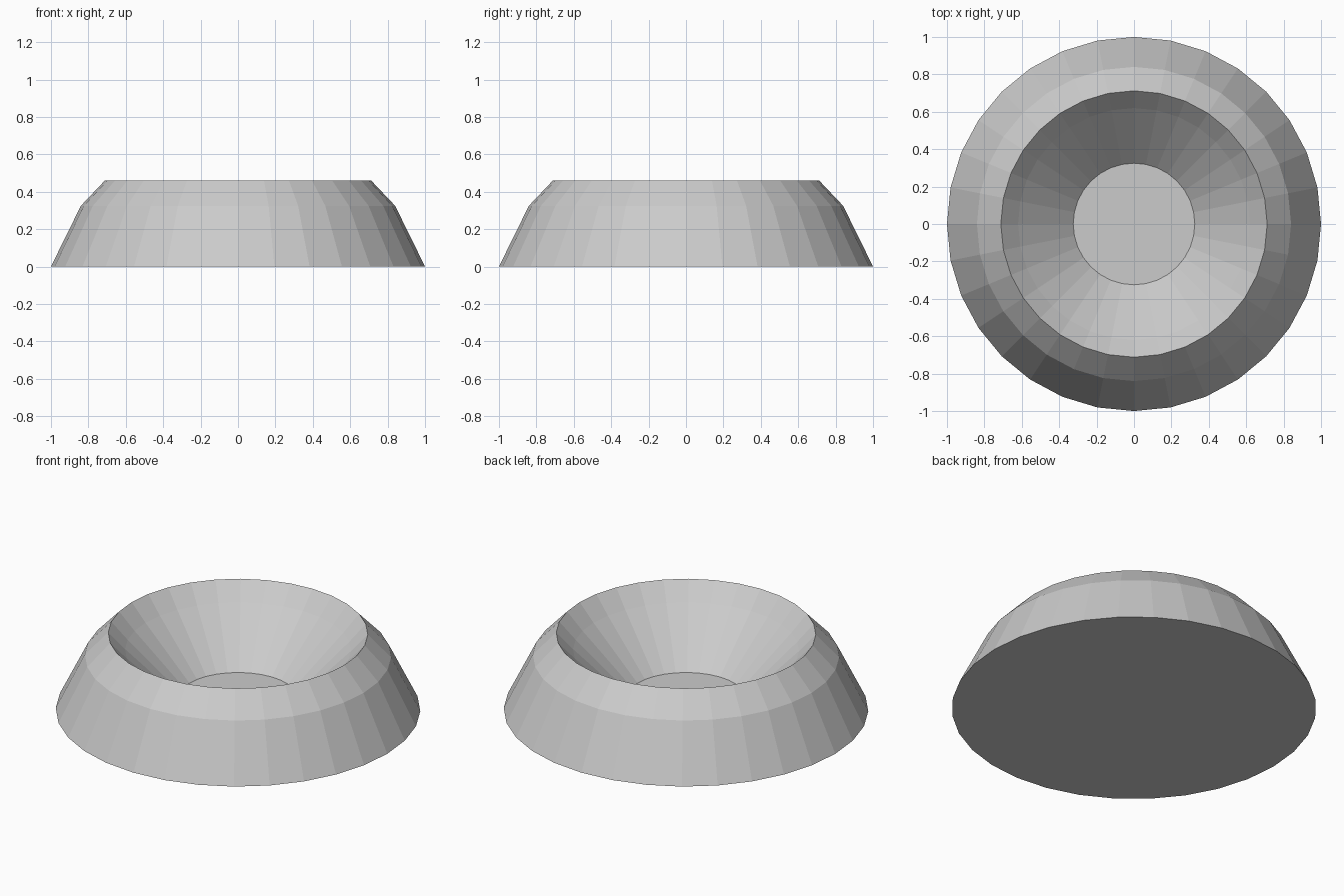
import bpy, bmesh, math

if "Cube" in bpy.data.objects:
    bpy.data.objects.remove(bpy.data.objects["Cube"])

SIDES = 32
# (radius, height) profile from the base edge, over the rim, down to the bowl floor
PROFILE = [(1.0, 0.0), (0.84, 0.325), (0.712, 0.46), (0.62, 0.36), (0.325, 0.073)]


def lathe(name, profile, sides):
    """Faceted turned solid, capped at both ends of the profile."""
    bm = bmesh.new()
    rings = []
    for r, z in profile:
        rings.append([bm.verts.new((r * math.cos(2 * math.pi * i / sides),
                                    r * math.sin(2 * math.pi * i / sides), z))
                      for i in range(sides)])
    for low, high in zip(rings, rings[1:]):
        for i in range(sides):
            j = (i + 1) % sides
            bm.faces.new((low[i], low[j], high[j], high[i]))
    bm.faces.new(rings[0][::-1])
    bm.faces.new(rings[-1])
    bmesh.ops.recalc_face_normals(bm, faces=bm.faces[:])
    mesh = bpy.data.meshes.new(name)
    bm.to_mesh(mesh)
    bm.free()
    obj = bpy.data.objects.new(name, mesh)
    bpy.context.collection.objects.link(obj)
    return obj


# Low bowl with sloped outer wall, chamfered rim and flat inner floor
lathe("bowl", PROFILE, SIDES)
